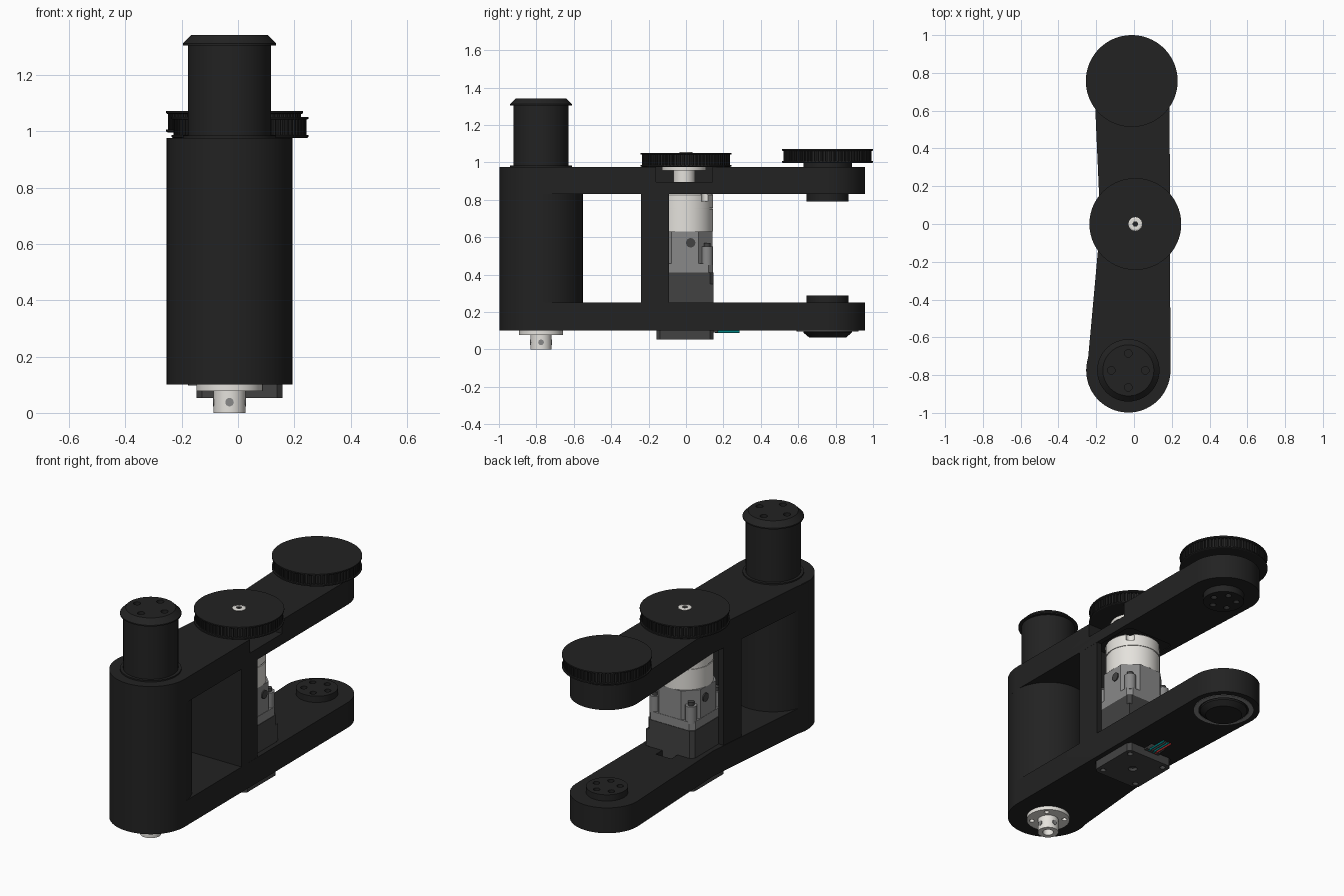
import bpy, bmesh
from math import sin, cos, pi, radians

if "Cube" in bpy.data.objects:
    bpy.data.objects.remove(bpy.data.objects["Cube"])

def material(name, rgb):
    m = bpy.data.materials.new(name)
    m.diffuse_color = (*rgb, 1)
    m.use_nodes = True
    m.node_tree.nodes["Principled BSDF"].inputs["Base Color"].default_value = m.diffuse_color
    return m

BLACK = material("black_plastic", (0.016, 0.016, 0.016))
WHITE = material("pale_metal", (0.78, 0.76, 0.72))
GREY = material("mid_grey", (0.25, 0.25, 0.25))
DARK = material("motor_dark", (0.055, 0.055, 0.055))
RED = material("red_wire", (0.5, 0.03, 0.03))
TEAL = material("teal_wire", (0.0, 0.2, 0.2))

def finish(name, bm, mat):
    bmesh.ops.recalc_face_normals(bm, faces=bm.faces)
    me = bpy.data.meshes.new(name)
    bm.to_mesh(me)
    bm.free()
    ob = bpy.data.objects.new(name, me)
    bpy.context.collection.objects.link(ob)
    if mat:
        me.materials.append(mat)
    return ob

def prism(name, pts, z0, z1, mat=None):
    bm = bmesh.new()
    lo = [bm.verts.new((x, y, z0)) for x, y in pts]
    hi = [bm.verts.new((x, y, z1)) for x, y in pts]
    n = len(pts)
    bm.faces.new(lo[::-1])
    bm.faces.new(hi)
    for i in range(n):
        bm.faces.new((lo[i], lo[(i + 1) % n], hi[(i + 1) % n], hi[i]))
    return finish(name, bm, mat)

def lathe(name, c, prof, mat=None, n=64):
    """Revolve (radius, z) points about the vertical through c, capped at both ends."""
    bm = bmesh.new()
    rings = [[bm.verts.new((c[0] + r * cos(2 * pi * i / n), c[1] + r * sin(2 * pi * i / n), z))
              for i in range(n)] for r, z in prof]
    for a, b in zip(rings, rings[1:]):
        for i in range(n):
            j = (i + 1) % n
            bm.faces.new((a[i], a[j], b[j], b[i]))
    bm.faces.new(rings[0][::-1])
    bm.faces.new(rings[-1])
    return finish(name, bm, mat)

def cyl(name, c, r, z0, z1, mat=None, n=64):
    return lathe(name, c, [(r, z0), (r, z1)], mat, n)

def box(name, x0, x1, y0, y1, z0, z1, mat=None):
    return prism(name, [(x0, y0), (x1, y0), (x1, y1), (x0, y1)], z0, z1, mat)

def boolean(ob, others, op='DIFFERENCE'):
    for o in others:
        o.hide_render = True
        m = ob.modifiers.new("bool", 'BOOLEAN')
        m.object, m.operation, m.solver = o, op, 'EXACT'
        bpy.context.view_layer.objects.active = ob
        bpy.ops.object.modifier_apply(modifier=m.name)
        bpy.data.objects.remove(o)

def bolt_holes(c, ring, r, z0, z1, count, phase=0):
    return [cyl("hole_cutter", (c[0] + ring * cos(phase + 2 * pi * i / count),
                                c[1] + ring * sin(phase + 2 * pi * i / count)), r, z0, z1, n=20)
            for i in range(count)]

def arc(c, r, a0, a1, n=40):
    return [(c[0] + r * cos(radians(a0 + (a1 - a0) * i / n)),
             c[1] + r * sin(radians(a0 + (a1 - a0) * i / n))) for i in range(n + 1)]

def octagon(c, h, k):
    return [(c[0] + x, c[1] + y) for x, y in ((h, -h + k), (h, h - k), (h - k, h), (-h + k, h),
                                             (-h, h - k), (-h, -h + k), (-h + k, -h), (h - k, -h))]

FRONT, BACK, MID = (-0.03, -0.775), (-0.012, 0.757), (0.007, 0.0)
MOTOR = (0.005, -0.005)

# arm frame: two long plates, front column and middle web
outline = arc(FRONT, 0.223, 187, 360) + arc(BACK, 0.2, 0, 178) + [(-0.178, 0.0)]
frame = prism("arm_frame", outline, 0.83, 0.976, BLACK)
web = [(-0.197, -0.24), (0.191, -0.24), (0.19, -0.09), (-0.184, -0.09)]
boolean(frame, [prism("lower", outline, 0.10, 0.25), cyl("column", FRONT, 0.223, 0.1001, 0.9759, n=96),
                prism("web", web, 0.2, 0.88)], 'UNION')
boolean(frame, [prism("motor_cutter", octagon(MOTOR, 0.156, 0.02), 0.05, 0.835),
                box("coupler_cutter", -0.15, 0.25, -0.16, 0.142, 0.895, 1.0),
                cyl("shaft_cutter", MOTOR, 0.07, 0.8, 0.95),
                box("cable_cutter", -0.05, 0.05, 0.1, 0.21, 0.05, 0.3)])

# front post with flared cap
post = lathe("front_post", FRONT, [(0.165, 0.97), (0.165, 0.984), (0.148, 0.984), (0.148, 1.305),
                                   (0.165, 1.305), (0.165, 1.312), (0.135, 1.342)], BLACK)
boolean(post, bolt_holes(FRONT, 0.09, 0.02, 1.31, 1.4, 4))

# front output hub underneath
hub = lathe("front_output_hub", FRONT, [(0.057, 0.0), (0.057, 0.078), (0.118, 0.078), (0.118, 0.102)], WHITE)
boolean(hub, [cyl("bore", FRONT, 0.03, -0.05, 0.07, n=32)]
        + bolt_holes(FRONT, 0.09, 0.014, 0.05, 0.098, 4, pi / 4))
for i in range(4):
    bpy.ops.mesh.primitive_cylinder_add(
        vertices=20, radius=0.015, depth=0.004,
        location=(FRONT[0] + 0.057 * cos(i * pi / 2), FRONT[1] + 0.057 * sin(i * pi / 2), 0.038),
        rotation=(0, pi / 2, i * pi / 2))
    bpy.context.object.name = "hub_set_screw"
    bpy.context.object.data.materials.append(GREY)

# toothed pulleys
def pulley(name, c, z0):
    teeth = []
    for i in range(72):
        for f, r in ((0, 0.236), (0.5, 0.236), (0.55, 0.224), (0.95, 0.224)):
            a = 2 * pi * (i + f) / 72
            teeth.append((c[0] + r * cos(a), c[1] + r * sin(a)))
    prism(name + "_teeth", teeth, z0 + 0.006, z0 + 0.07, BLACK)
    for label, z in (("lower", z0), ("upper", z0 + 0.065)):
        lathe(f"{name}_{label}_flange", c, [(0.238, z), (0.243, z + 0.003), (0.243, z + 0.01)], BLACK, 96)

pulley("middle_pulley", MID, 0.976)
pulley("back_pulley", BACK, 0.996)
bolt = lathe("middle_pulley_bolt", MID, [(0.036, 1.02), (0.036, 1.053), (0.03, 1.056)], WHITE, 32)
boolean(bolt, [cyl("socket", MID, 0.016, 1.045, 1.08, n=6)])

# back joint caps and bearing
cyl("back_pulley_neck", BACK, 0.13, 0.97, 1.0, BLACK)
upper = cyl("back_upper_cap", BACK, 0.113, 0.79, 0.84, BLACK)
boolean(upper, bolt_holes(BACK, 0.07, 0.018, 0.75, 0.815, 5))
lower = cyl("back_lower_cap", BACK, 0.113, 0.24, 0.287, BLACK)
boolean(lower, bolt_holes(BACK, 0.07, 0.018, 0.265, 0.32, 5))
bearing = cyl("back_bearing_ring", BACK, 0.165, 0.097, 0.11, GREY)
boolean(bearing, [cyl("bearing_bore", BACK, 0.14, 0.05, 0.15)])
lathe("back_lower_button", BACK, [(0.1, 0.065), (0.13, 0.09), (0.13, 0.12)], BLACK)

# motor
motor = prism("motor_body", octagon(MOTOR, 0.153, 0.02), 0.052, 0.41, DARK)
boolean(motor, bolt_holes(MOTOR, 0.165, 0.016, 0.0, 0.08, 4, pi / 4)
        + [cyl("motor_bore", MOTOR, 0.025, 0.0, 0.07, n=32)])
box("motor_connector", -0.05, 0.05, 0.14, 0.17, 0.09, 0.15, DARK)
box("motor_clip", 0.1, 0.158, 0.09, 0.148, 0.25, 0.35, DARK)

# gearbox with corner bosses and screws
prism("gearbox_flange", octagon(MOTOR, 0.15, 0.025), 0.41, 0.46, GREY)
prism("gearbox_body", octagon(MOTOR, 0.148, 0.075), 0.46, 0.63, GREY)
for sx in (-1, 1):
    for sy in (-1, 1):
        c = (MOTOR[0] + sx * 0.118, MOTOR[1] + sy * 0.118)
        cyl("gearbox_boss", c, 0.032, 0.45, 0.55, GREY, 24)
        cyl("gearbox_screw", c, 0.018, 0.55, 0.57, DARK, 20)
for sx in (-1, 1):
    bpy.ops.mesh.primitive_cylinder_add(vertices=24, radius=0.025, depth=0.01, rotation=(0, pi / 2, 0),
                                        location=(MOTOR[0] + sx * 0.149, 0.025, 0.57))
    bpy.context.object.name = "gearbox_side_screw"
    bpy.context.object.data.materials.append(DARK)
head = lathe("gearbox_head", MOTOR, [(0.15, 0.63), (0.15, 0.75), (0.146, 0.75), (0.146, 0.757),
                                     (0.15, 0.757), (0.15, 0.825), (0.145, 0.83)], WHITE)
boolean(head, [cyl("notch", (MOTOR[0] + 0.155 * cos(a), MOTOR[1] + 0.155 * sin(a)), 0.025, 0.79, 0.85, n=16)
               for a in (pi / 4, 3 * pi / 4, 5 * pi / 4, 7 * pi / 4)])
lathe("drive_coupler", (MID[0], -0.01), [(0.058, 0.82), (0.058, 0.957), (0.118, 0.957), (0.118, 0.98)], WHITE)

# motor cables
for i, m in enumerate((RED, TEAL, DARK, TEAL)):
    bpy.ops.mesh.primitive_cylinder_add(vertices=12, radius=0.006, depth=0.13, rotation=(pi / 2, 0, 0),
                                        location=(-0.024 + i * 0.016, 0.22, 0.094))
    bpy.context.object.name = "motor_cable"
    bpy.context.object.data.materials.append(m)

bpy.ops.object.select_all(action='SELECT')
bpy.ops.object.shade_smooth_by_angle(angle=radians(25))
